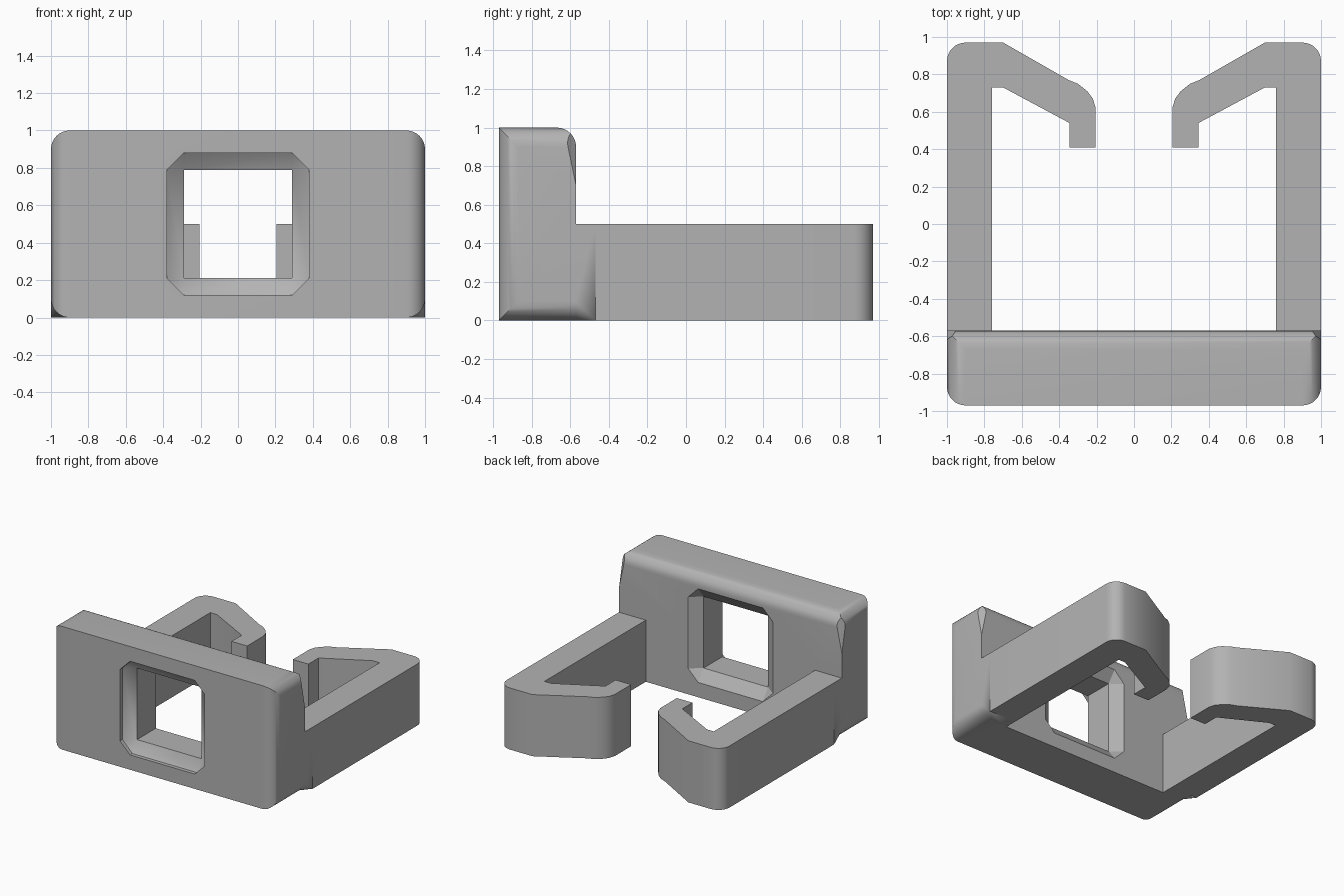
import bpy, bmesh, math
from mathutils import Vector

if "Cube" in bpy.data.objects:
    bpy.data.objects.remove(bpy.data.objects["Cube"])

FRONT, PLATE_BACK, BACK = -0.97, -0.57, 0.97
R = 0.1          # edge rounding
ARM_H = 0.5

grey = bpy.data.materials.new("light_grey")
grey.use_nodes = True
grey.diffuse_color = (0.45, 0.45, 0.45, 1)
grey.node_tree.nodes["Principled BSDF"].inputs["Base Color"].default_value = (0.45, 0.45, 0.45, 1)


def outline(corners, steps=8):
    """Polygon from (x, y, radius) corners; right-angled corners may be rounded."""
    out = []
    for i, (x, y, r) in enumerate(corners):
        p = Vector((x, y))
        if not r:
            out.append(p)
            continue
        a = p + (Vector(corners[i - 1][:2]) - p).normalized() * r
        b = p + (Vector(corners[(i + 1) % len(corners)][:2]) - p).normalized() * r
        c = a + b - p
        for k in range(steps + 1):
            t = math.pi / 2 * k / steps
            out.append(c + (a - c) * math.cos(t) + (b - c) * math.sin(t))
    return out


def loft(name, rings):
    """Closed solid through rings of equal point count."""
    bm = bmesh.new()
    loops = [[bm.verts.new(p) for p in ring] for ring in rings]
    n = len(loops[0])
    for a, b in zip(loops, loops[1:]):
        for i in range(n):
            j = (i + 1) % n
            bm.faces.new((a[i], a[j], b[j], b[i]))
    bm.faces.new(loops[0])
    bm.faces.new(loops[-1])
    bmesh.ops.remove_doubles(bm, verts=bm.verts, dist=1e-4)
    bmesh.ops.recalc_face_normals(bm, faces=bm.faces)
    me = bpy.data.meshes.new(name)
    bm.to_mesh(me)
    bm.free()
    me.materials.append(grey)
    ob = bpy.data.objects.new(name, me)
    bpy.context.collection.objects.link(ob)
    return ob


def on_y(pts, y):
    return [(p[0], y, p[1]) for p in pts]


def on_z(pts, z):
    return [(p[0], p[1], z) for p in pts]


def on_x(pts, x):
    return [(x, p[0], p[1]) for p in pts]


def combine(target, other, operation):
    bpy.context.view_layer.objects.active = target
    mod = target.modifiers.new("combine", "BOOLEAN")
    mod.operation, mod.solver, mod.object = operation, "EXACT", other
    bpy.ops.object.modifier_apply(modifier=mod.name)
    bpy.data.objects.remove(other)


# Front plate: crossing of a front, a plan and a side profile
face = outline([(-1, 0, R), (1, 0, R), (1, 1, R), (-1, 1, R)])
plan = outline([(-1, FRONT, R), (1, FRONT, R), (1, PLATE_BACK, 0), (-1, PLATE_BACK, 0)])
side = outline([(-1.2, -0.2, 0), (PLATE_BACK, -0.2, 0), (PLATE_BACK, 1, R), (-1.2, 1, 0)])
bracket = loft("clip_bracket", [on_y(face, -1.2), on_y(face, -0.3)])
combine(bracket, loft("plan_cutter", [on_z(plan, -0.3), on_z(plan, 1.3)]), "INTERSECT")
combine(bracket, loft("side_cutter", [on_x(side, -1.3), on_x(side, 1.3)]), "INTERSECT")

# Tapered relief on the upper rear corners of the plate
bm = bmesh.new()
bm.from_mesh(bracket.data)
for s in (1, -1):
    tip = Vector((s, PLATE_BACK, 0.7))
    a = Vector((s * 0.96, PLATE_BACK, 0.89))
    b = Vector((s, PLATE_BACK - 0.04, 0.89))
    normal = (a - tip).cross(b - tip)
    if normal.x * s < 0:
        normal.negate()
    cut = bmesh.ops.bisect_plane(bm, geom=bm.verts[:] + bm.edges[:] + bm.faces[:],
                                 plane_co=tip, plane_no=normal, clear_outer=True)
    edges = [e for e in cut["geom_cut"] if isinstance(e, bmesh.types.BMEdge)]
    bmesh.ops.holes_fill(bm, edges=edges)
bmesh.ops.recalc_face_normals(bm, faces=bm.faces)
bm.to_mesh(bracket.data)
bm.free()


# Window with flared mouths on both sides
def window(half, cut):
    pts = []
    for sx, sz in ((1, 1), (-1, 1), (-1, -1), (1, -1)):
        pair = [(sx * half, 0.5 + sz * (half - cut)), (sx * (half - cut), 0.5 + sz * half)]
        pts += pair if sx * sz > 0 else pair[::-1]
    return pts


wide, narrow = window(0.38, 0.09), window(0.29, 0)
opening = loft("window_cutter", [
    on_y(wide, FRONT - 0.1), on_y(wide, FRONT + 0.03), on_y(narrow, FRONT + 0.09),
    on_y(narrow, PLATE_BACK - 0.07), on_y(wide, PLATE_BACK), on_y(wide, PLATE_BACK + 0.1)])
combine(bracket, opening, "DIFFERENCE")

# Hooked arms, with a root whose lower edge fades from round to square
root_end = PLATE_BACK + R
for s in (1, -1):
    def section(r):
        pts = outline([(0.76, 0, 0), (1, 0, r), (1, ARM_H, 0), (0.76, ARM_H, 0)])
        return [(s * p.x, p.y) for p in pts]
    root = loft("arm_root", [on_y(section(R), PLATE_BACK), on_y(section(1e-6), root_end)])
    hook = outline([(1, root_end, 0), (1, BACK, R), (0.7, BACK, 0),
                    (0.35, 0.77, 0), (0.3, 0.75, 0), (0.25, 0.71, 0), (0.22, 0.67, 0),
                    (0.205, 0.62, 0), (0.205, 0.41, 0), (0.345, 0.41, 0), (0.345, 0.54, 0),
                    (0.7, 0.73, 0), (0.76, 0.73, 0), (0.76, root_end, 0)])
    hook = [(s * p.x, p.y) for p in hook]
    arm = loft("arm", [on_z(hook, 0), on_z(hook, ARM_H)])
    combine(arm, root, "UNION")
    combine(bracket, arm, "UNION")

# Smooth the rounded edges, keep the rest sharp
bpy.ops.object.select_all(action="DESELECT")
bracket.select_set(True)
bpy.context.view_layer.objects.active = bracket
bpy.ops.object.shade_smooth_by_angle(angle=math.radians(30))
